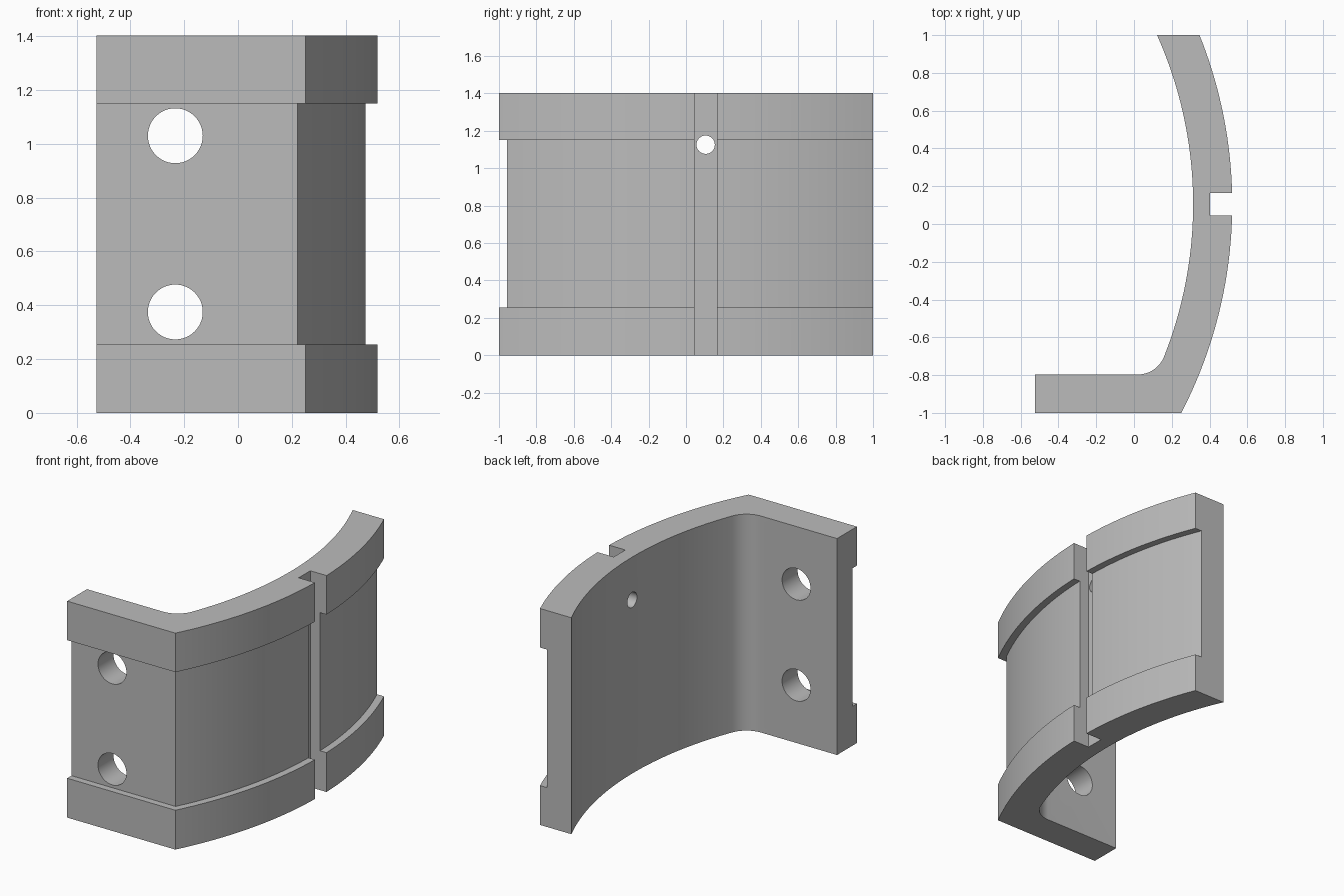
import bpy, bmesh
from math import sqrt, atan2, asin, cos, sin, pi, radians
from mathutils import Matrix

if "Cube" in bpy.data.objects:
    bpy.data.objects.remove(bpy.data.objects["Cube"])

HEIGHT = 1.403
CX, CY = -1.88, 0.105            # centre of the curved wall
R_OUT, R_IN, R_RECESS = 2.4, 2.193, 2.354
FLANGE_BACK, FILLET = -0.797, 0.15
LEFT = -0.525

grey = bpy.data.materials.new("mid_grey")
grey.use_nodes = True
colour = (0.5, 0.5, 0.5, 1)
grey.diffuse_color = colour
grey.node_tree.nodes["Principled BSDF"].inputs["Base Color"].default_value = colour


def arc(cx, cy, r, a, b, n):
    return [(cx + r * cos(a + (b - a) * i / n), cy + r * sin(a + (b - a) * i / n))
            for i in range(n + 1)]


def wall_arc(r, y0, y1, n=48):
    return arc(CX, CY, r, asin((y0 - CY) / r), asin((y1 - CY) / r), n)


def make_object(name, bm):
    bmesh.ops.recalc_face_normals(bm, faces=bm.faces)
    mesh = bpy.data.meshes.new(name)
    bm.to_mesh(mesh)
    bm.free()
    mesh.materials.append(grey)
    obj = bpy.data.objects.new(name, mesh)
    bpy.context.collection.objects.link(obj)
    return obj


def prism(name, outline, z0, z1):
    bm = bmesh.new()
    face = bm.faces.new([bm.verts.new((x, y, z0)) for x, y in outline])
    top = bmesh.ops.extrude_face_region(bm, geom=[face])["geom"]
    bmesh.ops.translate(bm, vec=(0, 0, z1 - z0),
                        verts=[v for v in top if isinstance(v, bmesh.types.BMVert)])
    return make_object(name, bm)


def drill(name, radius, location, axis):
    bm = bmesh.new()
    bmesh.ops.create_cone(bm, cap_ends=True, segments=48, radius1=radius,
                          radius2=radius, depth=0.8)
    bm.transform(Matrix.Translation(location) @ Matrix.Rotation(pi / 2, 4, axis))
    return make_object(name, bm)


# Bracket: flat flange, filleted inner corner and curved wall
fy = FLANGE_BACK + FILLET
fx = CX + sqrt((R_IN - FILLET) ** 2 - (fy - CY) ** 2)
join = atan2(fy - CY, fx - CX)
end = asin((1 - CY) / R_IN)
outline = [(LEFT, -1)] + wall_arc(R_OUT, -1, 1)
outline += arc(CX, CY, R_IN, end, join, 48)
outline += arc(fx, fy, FILLET, join, -pi / 2, 12)[1:] + [(LEFT, FLANGE_BACK)]
bracket = prism("curved_bracket", outline, 0, HEIGHT)

# Cutters: shallow outer recess, vertical slot and bolt holes
recess = [(-1, -0.956)] + wall_arc(R_RECESS, -0.956, 1.2) + [(1, 1.2), (1, -1.3), (-1, -1.3)]
cutters = [
    prism("recess_cutter", recess, 0.255, 1.15),
    prism("slot_cutter", [(0.403, 0.046), (0.8, 0.046), (0.8, 0.165), (0.403, 0.165)],
          -0.1, HEIGHT + 0.1),
]
for z in (0.375, 1.03):
    cutters.append(drill("flange_hole_cutter", 0.102, (-0.233, -0.9, z), 'X'))
for z in (0.283, 1.126):
    cutters.append(drill("slot_hole_cutter", 0.049, (0.4, 0.105, z), 'Y'))

bpy.ops.object.select_all(action='DESELECT')
bpy.context.view_layer.objects.active = bracket
bracket.select_set(True)
for cutter in cutters:
    mod = bracket.modifiers.new("cut", 'BOOLEAN')
    mod.operation, mod.solver, mod.object = 'DIFFERENCE', 'EXACT', cutter
    bpy.ops.object.modifier_apply(modifier=mod.name)
    bpy.data.objects.remove(cutter)

bpy.ops.object.shade_smooth_by_angle(angle=radians(20))
